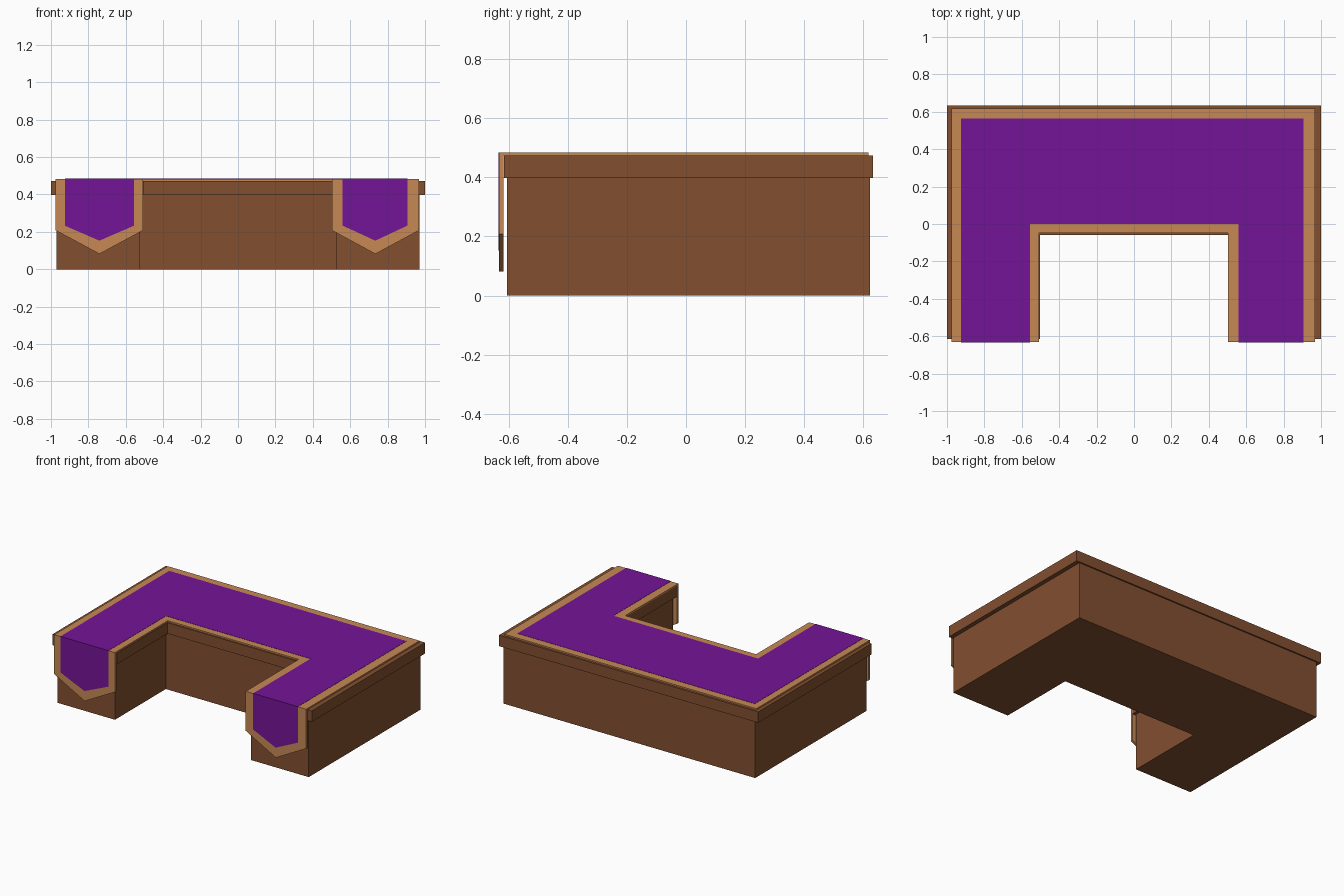
import bpy, bmesh
from mathutils import Vector

if "Cube" in bpy.data.objects:
    bpy.data.objects.remove(bpy.data.objects["Cube"])


def material(name, rgb):
    m = bpy.data.materials.new(name)
    m.diffuse_color = (*rgb, 1)
    m.use_nodes = True
    m.node_tree.nodes["Principled BSDF"].inputs["Base Color"].default_value = m.diffuse_color
    return m


WOOD = material("brown_wood", (0.225, 0.08, 0.03))
GOLD = material("gold_trim", (0.57, 0.25, 0.09))
PURPLE = material("purple_cloth", (0.175, 0.007, 0.31))


def prism(name, outline, offset, mat):
    """Extrude a closed 3D outline along an offset."""
    bm = bmesh.new()
    face = bm.faces.new([bm.verts.new(p) for p in outline])
    ext = bmesh.ops.extrude_face_region(bm, geom=[face])
    moved = [v for v in ext["geom"] if isinstance(v, bmesh.types.BMVert)]
    bmesh.ops.translate(bm, verts=moved, vec=Vector(offset))
    bmesh.ops.recalc_face_normals(bm, faces=bm.faces[:])
    mesh = bpy.data.meshes.new(name)
    bm.to_mesh(mesh)
    bm.free()
    mesh.materials.append(mat)
    obj = bpy.data.objects.new(name, mesh)
    bpy.context.collection.objects.link(obj)


def u_shape(name, x0, x1, in0, in1, front, notch, back, z0, z1, mat):
    """U-shaped slab, open towards the front."""
    pts = [(x0, front), (in0, front), (in0, notch), (in1, notch),
           (in1, front), (x1, front), (x1, back), (x0, back)]
    prism(name, [(x, y, z0) for x, y in pts], (0, 0, z1 - z0), mat)


def flap(name, x0, x1, tip_x, top, side, tip, y0, y1, mat):
    """Hanging cloth end with a pointed bottom."""
    pts = [(x0, top), (x0, side), (tip_x, tip), (x1, side), (x1, top)]
    prism(name, [(x, y0, z) for x, z in pts], (0, y1 - y0, 0), mat)


# Wooden counter: body and overhanging top
u_shape("counter_body", -0.97, 0.97, -0.525, 0.525, -0.606, -0.045, 0.623, 0, 0.398, WOOD)
u_shape("counter_top", -1, 1, -0.503, 0.503, -0.615, -0.058, 0.633, 0.397, 0.473, WOOD)

# Cloth on the counter: gold border with purple centre
u_shape("cloth_border", -0.975, 0.968, -0.507, 0.502, -0.632, -0.048, 0.618, 0.473, 0.483, GOLD)
u_shape("cloth_centre", -0.926, 0.905, -0.556, 0.56, -0.633, 0, 0.564, 0.482, 0.4845, PURPLE)

# Pointed cloth ends hanging over the front
for side, x0, x1, px0, px1, tip_x in (
        ("left", -0.975, -0.507, -0.926, -0.556, -0.741),
        ("right", 0.502, 0.968, 0.56, 0.905, 0.734)):
    flap(side + "_flap_border", x0, x1, tip_x, 0.483, 0.208, 0.082, -0.632, -0.617, GOLD)
    flap(side + "_flap_centre", px0, px1, tip_x, 0.4845, 0.233, 0.153, -0.6335, -0.631, PURPLE)
